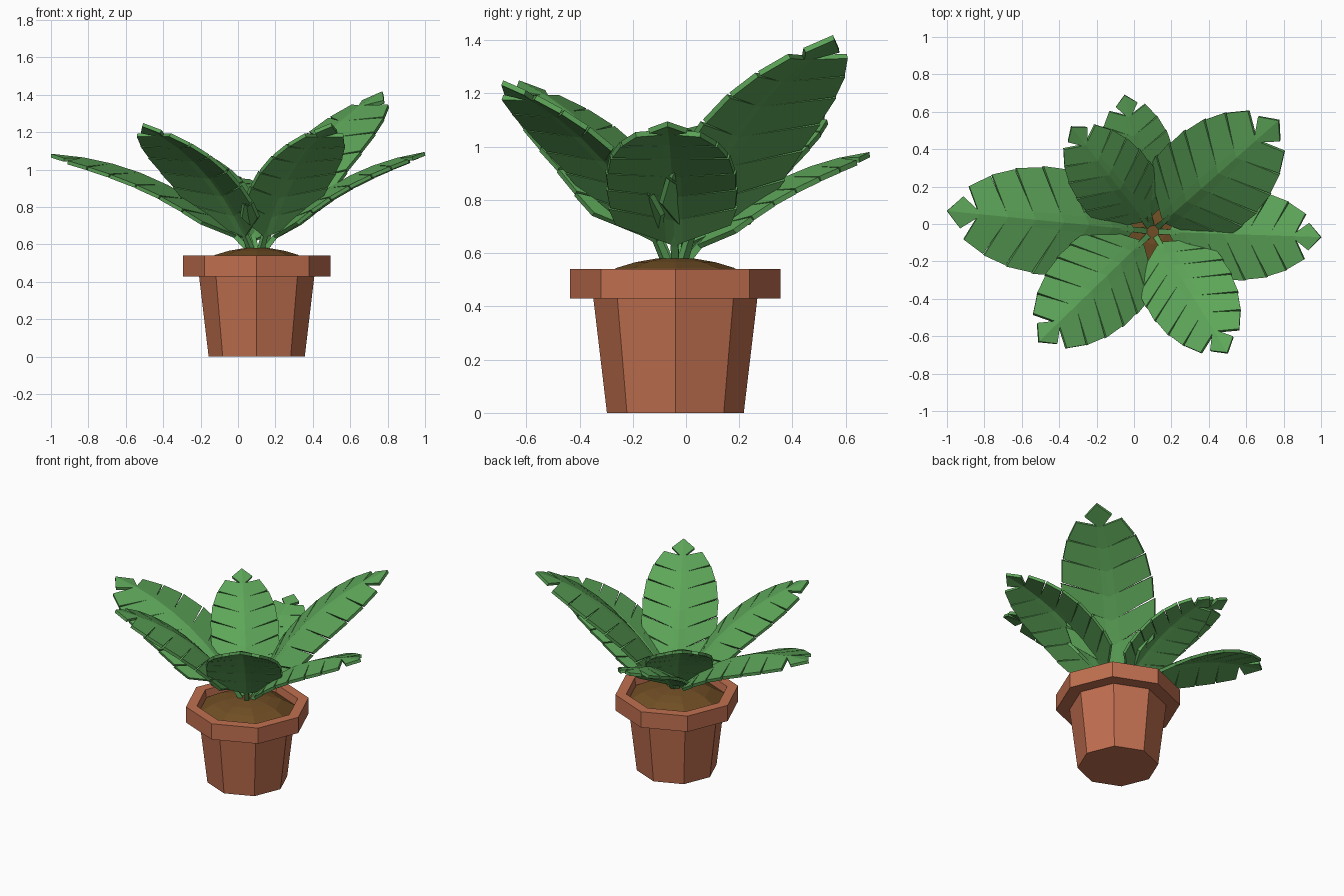
import bpy, math
from mathutils import Vector

if "Cube" in bpy.data.objects:
    bpy.data.objects.remove(bpy.data.objects["Cube"])


def material(name, rgb):
    m = bpy.data.materials.new(name)
    m.diffuse_color = (*rgb, 1)
    m.use_nodes = True
    m.node_tree.nodes["Principled BSDF"].inputs["Base Color"].default_value = m.diffuse_color
    return m


def make_object(name, verts, faces, mat):
    me = bpy.data.meshes.new(name)
    me.from_pydata(verts, [], faces)
    me.materials.append(mat)
    ob = bpy.data.objects.new(name, me)
    bpy.context.collection.objects.link(ob)
    return ob


GREEN = material("leaf_green", (0.11, 0.38, 0.10))
CLAY = material("terracotta", (0.53, 0.16, 0.08))
EARTH = material("earth", (0.16, 0.075, 0.018))
CX, CY, SIDES = 0.10, -0.04, 8


def lathe(name, profile, mat):
    """Eight-sided turned shape, capped at the first and last ring."""
    verts = [(CX + r * math.cos(k * math.tau / SIDES),
              CY + r * math.sin(k * math.tau / SIDES), z)
             for r, z in profile for k in range(SIDES)]
    faces = [(i * SIDES + k, i * SIDES + (k + 1) % SIDES,
              (i + 1) * SIDES + (k + 1) % SIDES, (i + 1) * SIDES + k)
             for i in range(len(profile) - 1) for k in range(SIDES)]
    faces.append(tuple(range(SIDES))[::-1])
    faces.append(tuple(range(len(verts) - SIDES, len(verts))))
    return make_object(name, verts, faces, mat)


# Pot with overhanging rim, and domed soil
lathe("pot", [(0.257, 0), (0.308, 0.43), (0.395, 0.43), (0.395, 0.54),
              (0.325, 0.54), (0.315, 0.47)], CLAY)
lathe("soil", [(0.316, 0.475), (0.315, 0.49), (0.22, 0.545),
               (0.15, 0.566), (0.07, 0.58)], EARTH)

# Leaf template, as fractions of leaf length: vein roots on the midrib,
# and the outline points (along, half width) where the veins end
ROOTS = [0.075, 0.20, 0.33, 0.46, 0.60, 0.73, 0.86]
EDGE = [(0.23, 0.218), (0.33, 0.236), (0.45, 0.24), (0.57, 0.238),
        (0.70, 0.217), (0.81, 0.177), (0.91, 0.115)]
FOLD, BULGE, GAP, INNER = -0.20, 0.40, 0.003, 0.15


def leaf(name, tip):
    tip = Vector(tip)
    heading = Vector((tip.x - CX, tip.y - CY, 0)).normalized()
    base = Vector((CX, CY, 0.57)) + heading * 0.04
    chord = tip - base
    length = chord.length
    d = chord.normalized()
    side = d.cross(Vector((0, 0, 1))).normalized()
    up = side.cross(d)

    def place(t, w):
        h = BULGE * t * (1 - t) + FOLD * abs(w)
        return base + length * (d * t + side * w + up * h)

    # Blade: slanted panels drooping from a midrib ridge, split by thin slits
    verts, faces = [], []

    def add(t, w):
        verts.append(place(t, w))
        return len(verts) - 1

    mid = [add(t, 0) for t in ROOTS] + [add(1.0, 0)]
    for s in (1, -1):
        inner = [add(r + (e[0] - r) * INNER, s * e[1] * INNER)
                 for r, e in zip(ROOTS, EDGE)]
        panels = []
        for i in range(len(ROOTS) - 1):
            (t0, w0), (t1, w1) = EDGE[i], EDGE[i + 1]
            a = add(t0 + (GAP if i else 0), s * w0)
            b = add(t1 - GAP, s * (w1 + 0.006))
            panels += [(mid[i], mid[i + 1], inner[i + 1], inner[i]),
                       (inner[i], inner[i + 1], b, a)]
        point = add(0.932, s * 0.072)
        panels += [(mid[-2], mid[-1], point, inner[-1])]
        faces += [f[::-1] if s > 0 else f for f in panels]
    ob = make_object(name + "_blade", verts, faces, GREEN)
    sol = ob.modifiers.new("thickness", "SOLIDIFY")
    sol.thickness = 0.02
    sol.offset = 0

    # Stem: square tapered stalk running into the start of the blade
    sv, sf = [], []
    path = [(-0.03, 0.016), (0.08, 0.014), (0.20, 0.006)]
    for t, r in path:
        c = place(t, 0)
        sv += [c + side * r * x + up * r * y
               for x, y in ((-1, -1), (1, -1), (1, 1), (-1, 1))]
    for i in range(len(path) - 1):
        for k in range(4):
            n = (k + 1) % 4
            sf.append((4 * i + k, 4 * i + 4 + k, 4 * i + 4 + n, 4 * i + n))
    sf += [(0, 1, 2, 3), tuple(range(len(sv) - 1, len(sv) - 5, -1))]
    make_object(name + "_stem", sv, sf, GREEN)


# Seven leaves, placed by their tips
leaf("leaf_left", (-1.0, 0.07, 1.075))
leaf("leaf_right", (1.0, -0.07, 1.085))
leaf("leaf_back_right", (0.775, 0.555, 1.41))
leaf("leaf_front_right", (0.50, -0.69, 1.24))
leaf("leaf_front_left", (-0.51, -0.63, 1.24))
leaf("leaf_back", (-0.05, 0.69, 0.97))
leaf("leaf_back_left", (-0.335, 0.52, 1.14))
